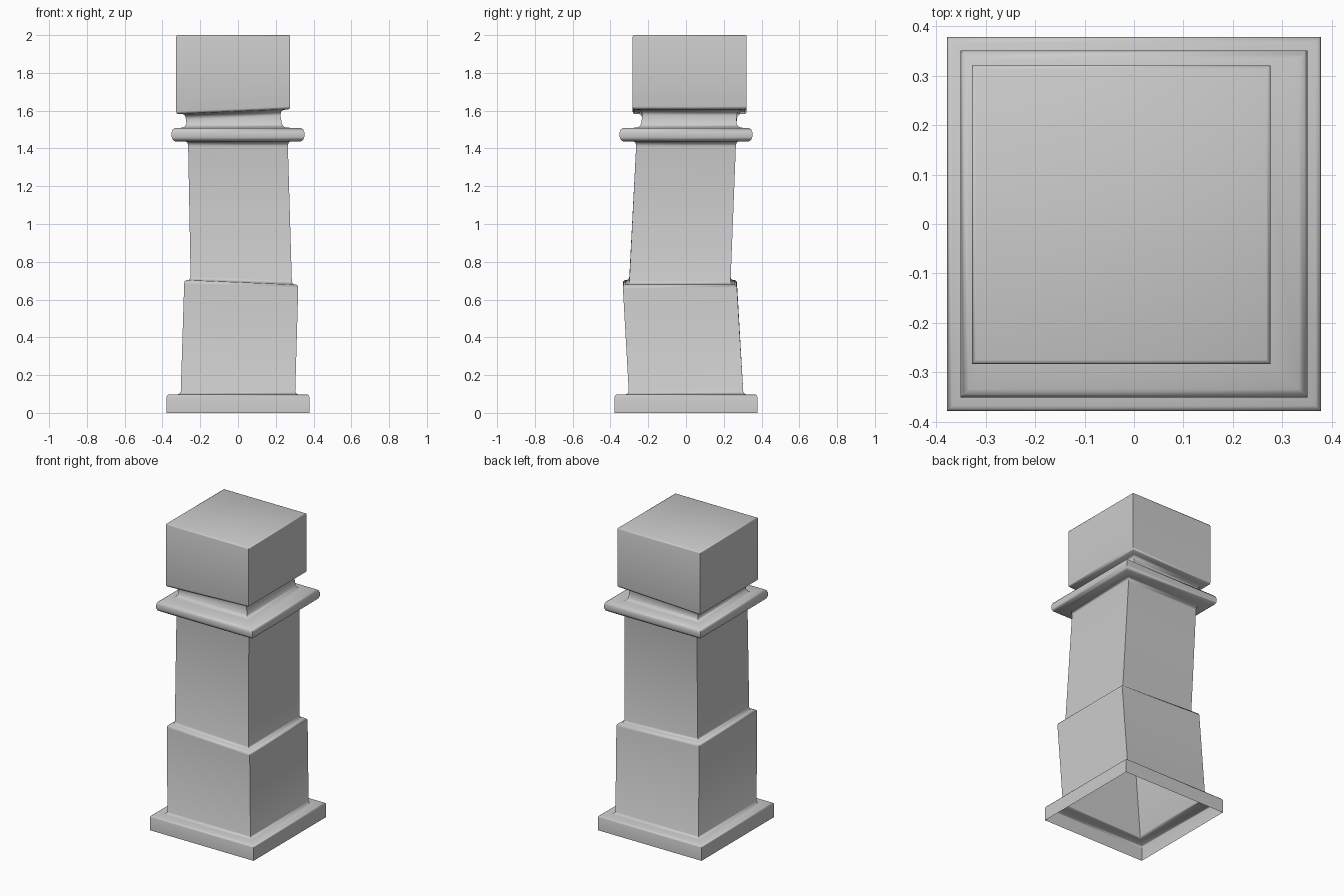
import bpy, bmesh

if "Cube" in bpy.data.objects:
    bpy.data.objects.remove(bpy.data.objects["Cube"])

# Each section: (centre x, centre y, tilt along x), profile of (half width, height)
sections = [
    # square plinth, open underneath
    ((0, 0, 0), [(.378, 0), (.378, .085), (.375, .093), (.368, .097),
                 (.318, .098), (.308, .103), (.303, .113)]),
    # shoulder of the leaning lower block
    ((.017, -.032, -.042), [(.302, .672), (.3, .684), (.291, .691),
                            (.279, .692), (.272, .697), (.268, .709)]),
    # top of the shaft and the rounded collar
    ((0, 0, 0), [(.264, 1.412), (.267, 1.43), (.276, 1.437), (.334, 1.438),
                 (.345, 1.445), (.351, 1.46), (.351, 1.486), (.345, 1.501),
                 (.334, 1.508)]),
    # foot of the neck
    ((-.02, .015, 0), [(.274, 1.51), (.262, 1.516), (.253, 1.53)]),
    # neck top and tilted underside of the cap block
    ((-.026, .019, .042), [(.25, 1.565), (.254, 1.583), (.264, 1.592),
                           (.293, 1.595), (.3, 1.6), (.302, 1.61)]),
    # cap block top
    ((-.026, .019, 0), [(.302, 1.99), (.3, 1.997), (.294, 2.0)]),
]

bm = bmesh.new()
previous = None
for (cx, cy, tilt), profile in sections:
    for half, z in profile:
        ring = [bm.verts.new((cx + sx * half, cy + sy * half, z + tilt * sx * half))
                for sx, sy in ((-1, -1), (1, -1), (1, 1), (-1, 1))]
        if previous:
            for i in range(4):
                j = (i + 1) % 4
                bm.faces.new((previous[i], previous[j], ring[j], ring[i]))
        previous = ring
bm.faces.new(previous)

mesh = bpy.data.meshes.new("square_pillar")
bm.to_mesh(mesh)
bm.free()
pillar = bpy.data.objects.new("square_pillar", mesh)
bpy.context.collection.objects.link(pillar)

# Smooth fillets, crisp corners
bpy.context.view_layer.objects.active = pillar
pillar.select_set(True)
bpy.ops.object.shade_smooth_by_angle(angle=1.05)
